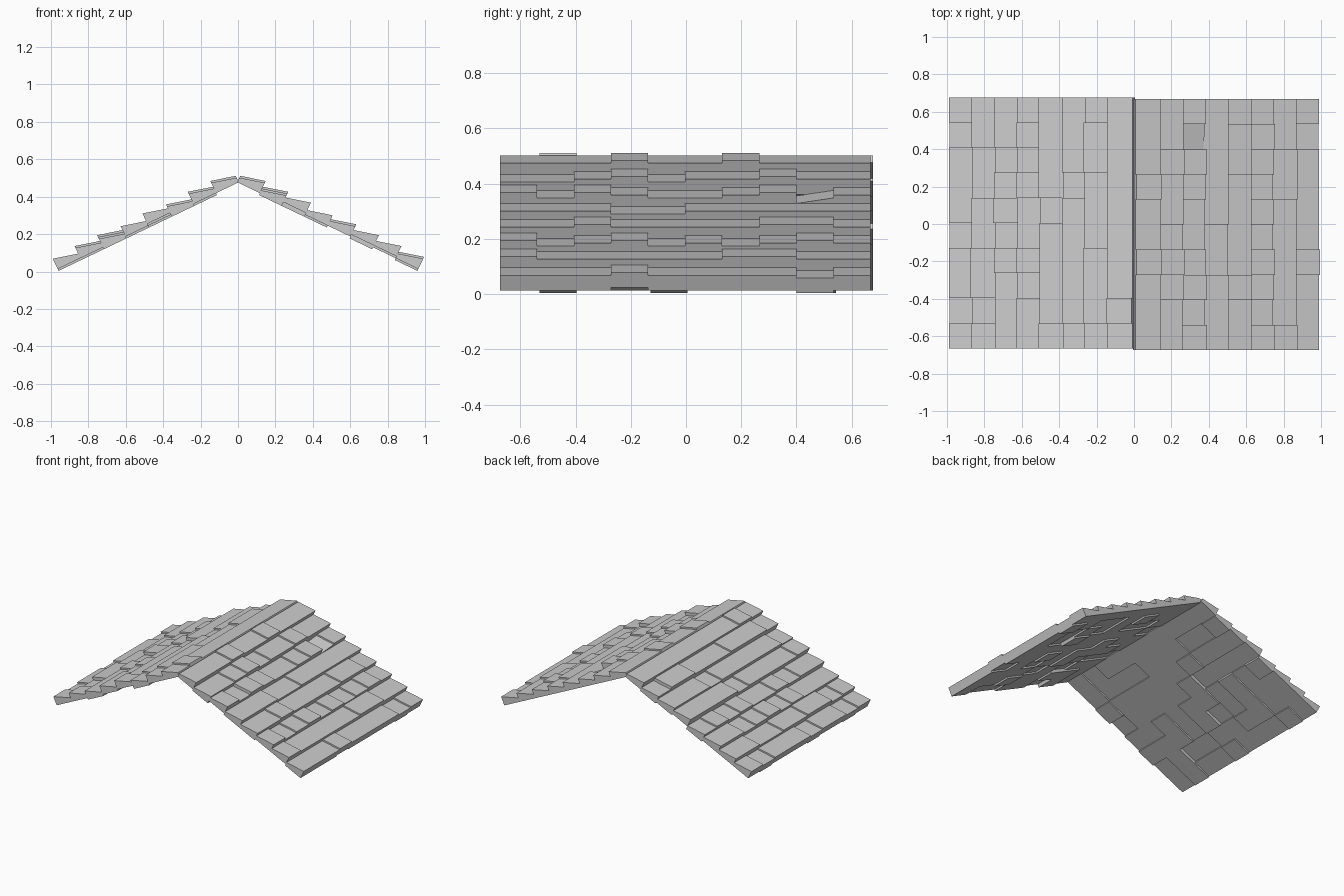
import bpy, bmesh, math, random

if "Cube" in bpy.data.objects:
    bpy.data.objects.remove(bpy.data.objects["Cube"])

random.seed(7)
ROWS, COLS = 8, 10
PITCH = 0.1342                      # tile size down the slope and along the ridge
ANGLE = math.atan2(0.46, 0.96)      # roof pitch
CA, SA = math.cos(ANGLE), math.sin(ANGLE)
RIDGE_Z = 0.463
THIN, THICK = 0.027, 0.061          # tile thickness at upper and lower end
LEVELS = [0.0, 0.011, 0.022]        # how far tiles are lifted off the slope


def point(side, s, n, y):
    # s runs down the slope, n is the height above it
    return (side * (s * CA + n * SA), y, RIDGE_Z - s * SA + n * CA)


def add_tile(bm, side, s0, y0, lift, dip=0.0):
    # wedge tile: thin at the top, thick at the exposed lower end
    v = []
    for s, t in ((s0, THIN), (s0 + PITCH, THICK)):
        for y, d in ((y0, dip), (y0 + PITCH, 0.0)):
            v.append(bm.verts.new(point(side, s, lift, y)))
            v.append(bm.verts.new(point(side, s, lift + t - d, y)))
    for f in ((0, 2, 6, 4), (1, 5, 7, 3), (0, 1, 3, 2),
              (4, 6, 7, 5), (0, 4, 5, 1), (2, 3, 7, 6)):
        bm.faces.new([v[i] for i in f])


def build_slope(name, side, y_shift, ridge, eave):
    bm = bmesh.new()
    for row in range(ROWS):
        for col in range(COLS):
            level = random.choices((0, 1, 2), (20, 52, 28))[0]
            if row == 0:
                level = ridge[col]
            elif row == ROWS - 1:
                level = eave[col]
            # one crooked tile on the right slope
            dip = 0.022 if (side > 0 and row == 2 and col == 8) else 0.0
            add_tile(bm, side, -0.01 + row * PITCH,
                     y_shift + (col - COLS / 2) * PITCH, LEVELS[level], dip)
    bmesh.ops.recalc_face_normals(bm, faces=bm.faces)
    mesh = bpy.data.meshes.new(name)
    bm.to_mesh(mesh)
    bm.free()
    obj = bpy.data.objects.new(name, mesh)
    bpy.context.collection.objects.link(obj)


# two slopes of shingles meeting at the ridge
build_slope("right_roof_shingles", 1, -0.003,
            (1, 1, 1, 2, 1, 1, 2, 1, 1, 1), (1, 1, 1, 2, 1, 1, 1, 1, 0, 1))
build_slope("left_roof_shingles", -1, 0.006,
            (1, 2, 1, 1, 1, 1, 1, 1, 1, 1), (1, 0, 1, 1, 0, 1, 1, 1, 0, 1))
